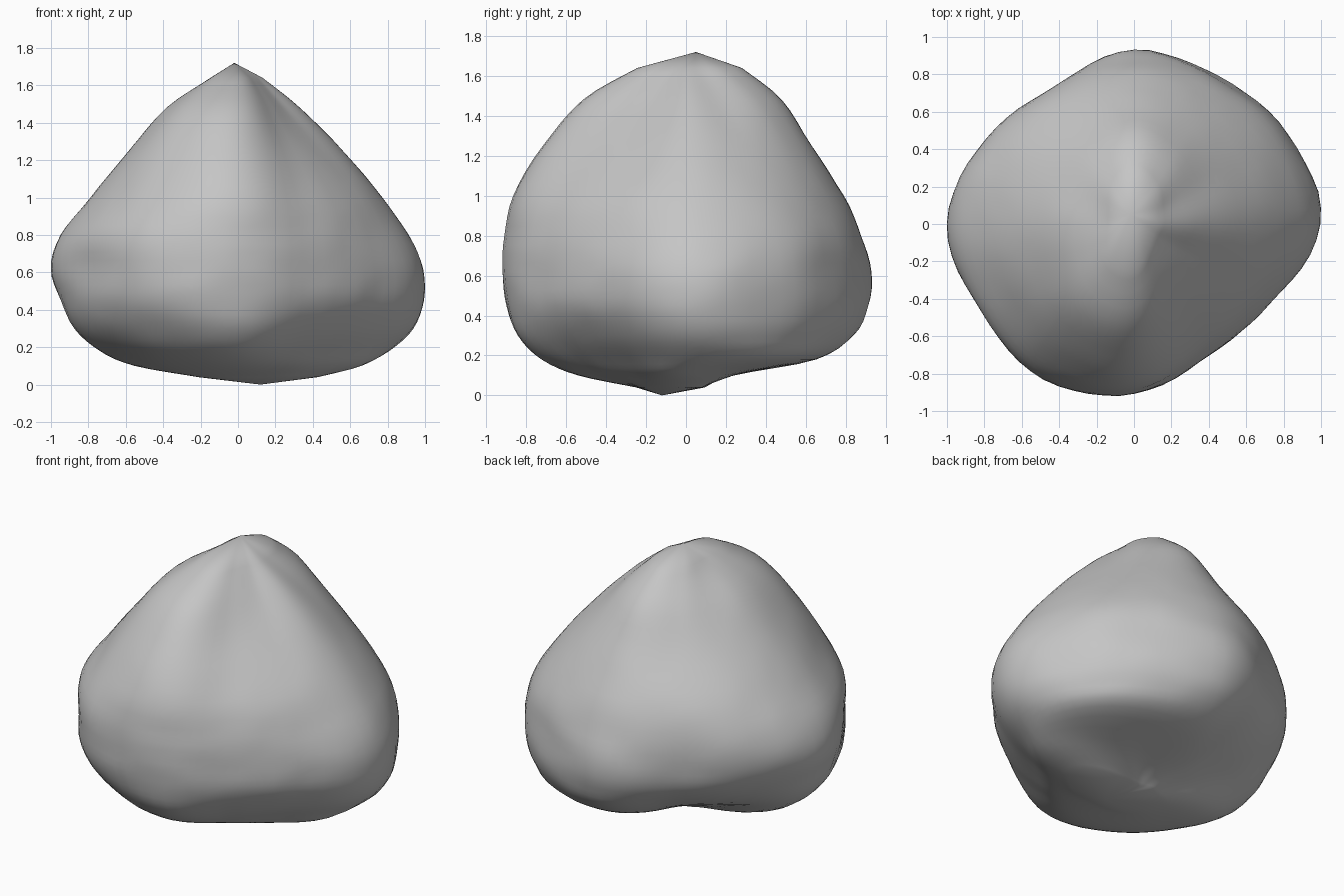
import bpy
import bmesh
import math
from mathutils import Vector, noise

old_cube = bpy.data.objects.get("Cube")
if old_cube:
    bpy.data.objects.remove(old_cube, do_unlink=True)

# Boulder sections: height, then radii at every 30 degrees from +x (hundredths)
SECTIONS = [
    (4, 42, 16, 9, 8, 11, 14, 20, 24, 25, 25, 28, 38),
    (10, 66, 44, 26, 24, 23, 28, 54, 54, 54, 54, 48, 52),
    (18, 80, 81, 72, 62, 42, 46, 73, 72, 72, 72, 60, 62),
    (30, 93, 91, 86, 83, 65, 69, 87, 86, 85, 84, 72, 74),
    (45, 99, 95, 91, 91, 81, 84, 95, 93, 94, 89, 80, 83),
    (62, 99, 95, 90, 93, 85, 91, 100, 94, 96, 91, 81, 84),
    (80, 91, 90, 87, 88, 84, 89, 95, 93, 95, 90, 79, 80),
    (100, 77, 77, 77, 79, 77, 78, 79, 80, 86, 86, 72, 71),
    (125, 56, 56, 60, 63, 58, 56, 58, 62, 70, 71, 54, 50),
    (148, 33, 34, 42, 48, 41, 36, 38, 42, 50, 51, 34, 28),
    (164, 13, 15, 22, 28, 22, 16, 14, 17, 23, 24, 15, 12),
]
PEAK = (-0.02, 0.05, 1.72)
FOOT = (0.12, -0.12, 0)
SEGMENTS = 72
STEPS = 4


def spline(a, b, c, d, t):
    """Smooth curve passing through b and c."""
    return b + 0.5 * t * (c - a + t * (2 * a - 5 * b + 4 * c - d + t * (3 * (b - c) + d - a)))


def section_at(level):
    """Blend neighbouring sections at a fractional level."""
    last = len(SECTIONS) - 1
    index = min(int(level), last - 1)
    picks = [SECTIONS[max(0, min(last, index + k))] for k in (-1, 0, 1, 2)]
    return [spline(*values, level - index) / 100 for values in zip(*picks)]


def radius_at(radii, turn):
    """Blend the radii around the closed section."""
    count = len(radii)
    index = int(turn * count)
    picks = [radii[(index + k) % count] for k in (-1, 0, 1, 2)]
    return spline(*picks, turn * count - index)


def weathered(point):
    """Push the surface in and out with shallow lumps."""
    lump = 0.007 * noise.noise(point * 4) + 0.004 * noise.noise(point * 9)
    return point + Vector((point.x, point.y, 0)) * lump


def make_material(name, value):
    material = bpy.data.materials.new(name)
    material.use_nodes = True
    colour = (value, value, value, 1)
    material.diffuse_color = colour
    shader = material.node_tree.nodes["Principled BSDF"]
    shader.inputs["Base Color"].default_value = colour
    shader.inputs["Roughness"].default_value = 0.9
    return material


# Loft the rings
bm = bmesh.new()
rings = []
for step in range((len(SECTIONS) - 1) * STEPS + 1):
    height, *radii = section_at(step / STEPS)
    ring = []
    for segment in range(SEGMENTS):
        turn = segment / SEGMENTS
        radius = radius_at(radii, turn)
        angle = turn * math.tau
        point = Vector((radius * math.cos(angle), radius * math.sin(angle), height))
        ring.append(bm.verts.new(weathered(point)))
    rings.append(ring)

for lower, upper in zip(rings, rings[1:]):
    for i in range(SEGMENTS):
        j = (i + 1) % SEGMENTS
        bm.faces.new((lower[i], lower[j], upper[j], upper[i]))

# Close the resting point and the peak
for ring, tip in ((rings[0], FOOT), (rings[-1], PEAK)):
    centre = bm.verts.new(tip)
    for i in range(SEGMENTS):
        bm.faces.new((ring[i], ring[(i + 1) % SEGMENTS], centre))

bmesh.ops.recalc_face_normals(bm, faces=bm.faces)
mesh = bpy.data.meshes.new("boulder")
bm.to_mesh(mesh)
bm.free()
mesh.materials.append(make_material("stone grey", 0.56))
boulder = bpy.data.objects.new("boulder", mesh)
bpy.context.collection.objects.link(boulder)

# Smooth shading
bpy.context.view_layer.objects.active = boulder
boulder.select_set(True)
bpy.ops.object.shade_smooth_by_angle(angle=math.radians(50))
